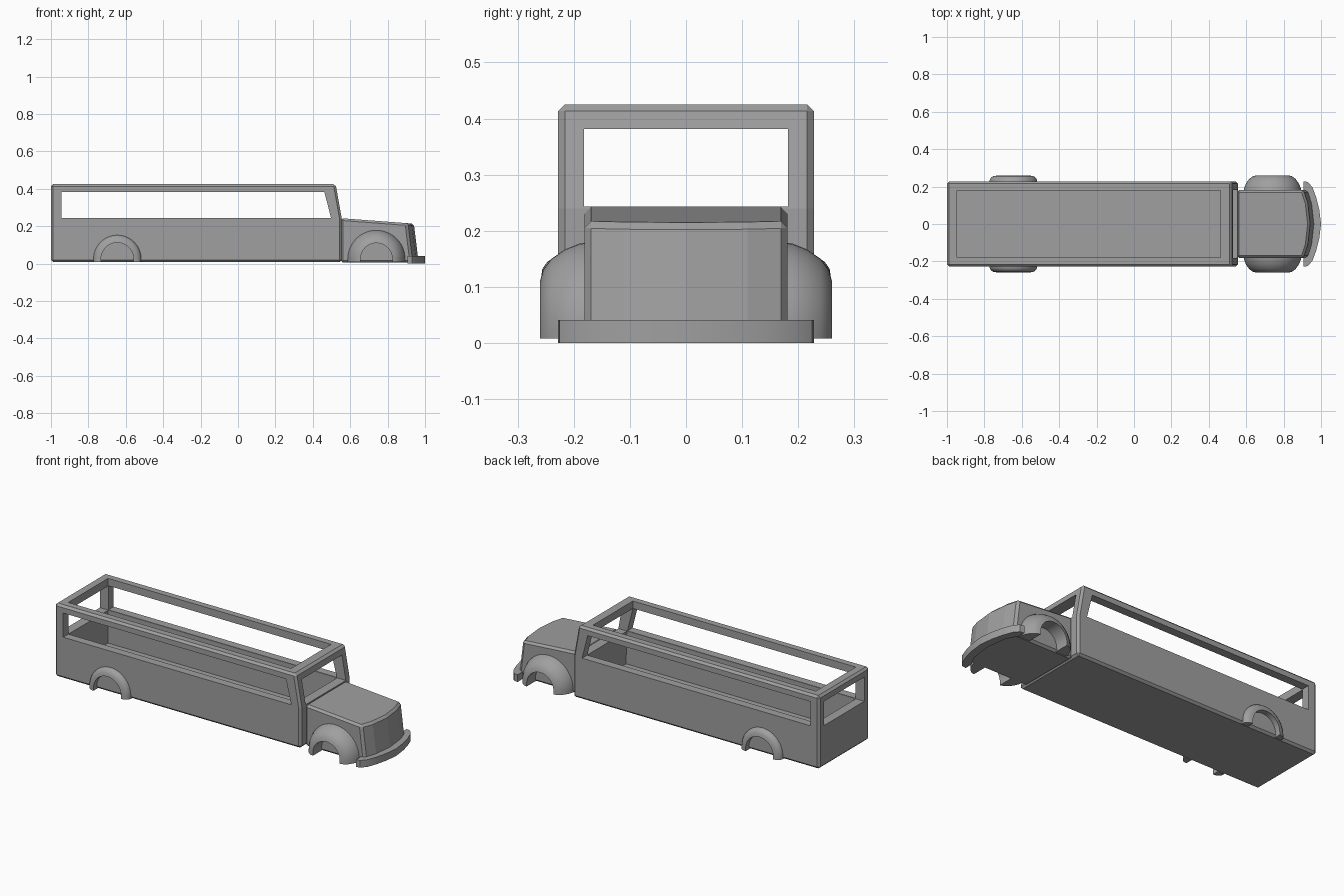
import bpy, bmesh, math

default = bpy.data.objects.get("Cube")
if default:
    bpy.data.objects.remove(default, do_unlink=True)

GREY = (0.35, 0.35, 0.35, 1)
paint = bpy.data.materials.new("plain grey")
paint.use_nodes = True
paint.diffuse_color = GREY
paint.node_tree.nodes["Principled BSDF"].inputs["Base Color"].default_value = GREY


def loft(name, rings, close_rings=False):
    """Skin a list of equal point loops; cap the ends unless the loops form a ring."""
    bm = bmesh.new()
    loops = [[bm.verts.new(p) for p in ring] for ring in rings]
    n = len(loops[0])
    for a, b in zip(loops, loops[1:]):
        for i in range(n):
            j = (i + 1) % n
            bm.faces.new((a[i], a[j], b[j], b[i]))
    bm.faces.new(loops[0][::-1])
    bm.faces.new(loops[-1])
    bmesh.ops.recalc_face_normals(bm, faces=bm.faces)
    mesh = bpy.data.meshes.new(name)
    bm.to_mesh(mesh)
    bm.free()
    obj = bpy.data.objects.new(name, mesh)
    bpy.context.collection.objects.link(obj)
    mesh.materials.append(paint)
    return obj


def side_prism(name, profile, half_width):
    return loft(name, [[(x, y, z) for x, z in profile] for y in (-half_width, half_width)])


def bevel(obj, width):
    mod = obj.modifiers.new("edge_chamfer", 'BEVEL')
    mod.width = width
    mod.segments = 1
    mod.limit_method = 'ANGLE'
    mod.angle_limit = math.radians(25)


def smooth(obj, angle):
    bpy.ops.object.select_all(action='DESELECT')
    obj.select_set(True)
    bpy.context.view_layer.objects.active = obj
    bpy.ops.object.shade_smooth_by_angle(angle=math.radians(angle))


# Long hollow body with a raked windscreen
body = side_prism("body", [(-1, 0.008), (0.555, 0.008), (0.555, 0.24),
                           (0.522, 0.425), (-1, 0.425)], 0.228)
bevel(body, 0.012)

# Cabin space, open through the roof, then the side and end windows
cutters = [
    side_prism("cabin_cutter", [(-0.947, 0.055), (0.505, 0.055), (0.5, 0.245),
                                (0.462, 0.385), (0.462, 0.5), (-0.947, 0.5)], 0.18),
    side_prism("side_window_cutter", [(-0.945, 0.245), (0.497, 0.245),
                                      (0.462, 0.383), (-0.945, 0.383)], 0.4),
    side_prism("end_window_cutter", [(-1.2, 0.243), (0.8, 0.243),
                                     (0.8, 0.381), (-1.2, 0.381)], 0.1815),
]
for cutter in cutters:
    cut = body.modifiers.new(cutter.name, 'BOOLEAN')
    cut.operation = 'DIFFERENCE'
    cut.solver = 'EXACT'
    cut.object = cutter
    cutter.hide_render = True
    cutter.hide_set(True)

# Bonnet with a sloping top and a bowed, leaning nose
nose = [(0.905, 0.181), (0.928, 0.11), (0.94, 0)]
outline = [(0.55, 0.181)] + nose + [(x, -y) for x, y in nose[-2::-1]] + [(0.55, -0.181)]
bonnet = loft("bonnet", [
    [(x + (0.026 if x > 0.6 else 0), y, 0.005) for x, y in outline],
    [(x, y, 0.243 - 0.075 * (x - 0.55)) for x, y in outline]])
bevel(bonnet, 0.012)

# Curved front bumper
arc = [(0.905, 0.228), (0.93, 0.225), (0.955, 0.195), (0.975, 0.14), (0.99, 0.08), (1, 0)]
edge = arc + [(x, -y) for x, y in arc[-2::-1]]
inner = [(0.905, -0.185), (0.94, -0.12), (0.955, 0), (0.94, 0.12), (0.905, 0.185)]
bumper = loft("bumper", [[(x, y, z) for x, y in edge + inner] for z in (0, 0.041)])
smooth(bumper, 20)


# Wheel arches: a section swept over a half circle with short straight feet
def wheel_arch(name, x, side, section, centre_z=0.025, steps=24):
    rings = [[(x + r, side * y, 0.008) for r, y in section]]
    for i in range(steps + 1):
        a = math.pi * i / steps
        rings.append([(x + r * math.cos(a), side * y, centre_z + r * math.sin(a))
                      for r, y in section])
    rings.append([(x - r, side * y, 0.008) for r, y in section])
    smooth(loft(name, rings), 35)


front_section = [(0.085, 0.17), (0.155, 0.17), (0.152, 0.19), (0.142, 0.215),
                 (0.125, 0.24), (0.105, 0.255), (0.085, 0.26)]
rear_section = [(0.087, 0.22), (0.128, 0.22), (0.127, 0.235), (0.12, 0.247),
                (0.107, 0.256), (0.087, 0.259)]
for side, label in ((1, "far"), (-1, "near")):
    wheel_arch("front_wheel_arch_" + label, 0.74, side, front_section)
    wheel_arch("rear_wheel_arch_" + label, -0.645, side, rear_section)
